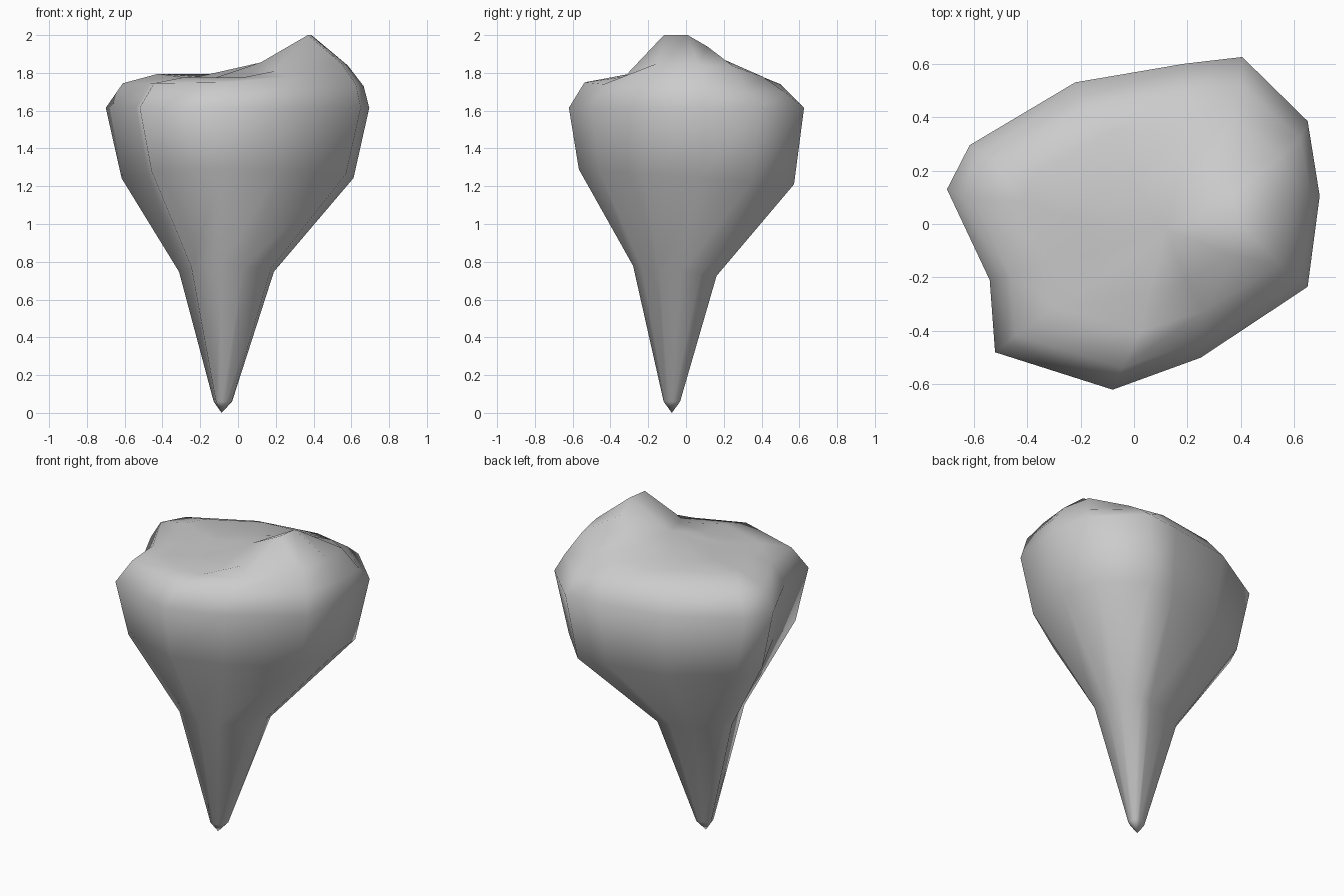
import bpy, bmesh

# widest outline of the crown, seen from above (anticlockwise)
outline = [(0.695, 0.105), (0.65, 0.385), (0.405, 0.625), (0.19, 0.60),
           (-0.22, 0.53), (-0.615, 0.295), (-0.70, 0.13), (-0.54, -0.21),
           (-0.52, -0.48), (-0.08, -0.62), (0.25, -0.50), (0.65, -0.235)]

# heights of the chewing surface, around each ring
shoulder = [1.73, 1.70, 1.70, 1.74, 1.74, 1.745, 1.745, 1.745, 1.745, 1.75, 1.74, 1.74]
rim = [1.84, 1.835, 1.78, 1.785, 1.795, 1.795, 1.795, 1.78, 1.775, 1.775, 1.78, 1.85]
basin = [2.0, 1.94, 1.87, 1.83, 1.80, 1.78, 1.78, 1.77, 1.77, 1.77, 1.81, 2.0]

# rings: centre x, centre y, scale x, scale y, height(s), tilt along y
rings = [
    (-0.08, -0.075, 0.07, 0.07, 0.06, 0),
    (-0.06, -0.06, 0.36, 0.355, 0.745, -0.12),
    (0.0, 0.0, 0.88, 0.915, 1.25, -0.07),
    (0.0, 0.0, 1.0, 1.0, 1.615, 0),
    (0.03, -0.01, 0.914, 0.85, shoulder, 0),
    (0.08, 0.0, 0.72, 0.65, rim, 0),
    (0.09, -0.03, 0.43, 0.37, basin, 0),
]


def add_ring(bm, cx, cy, sx, sy, z, tilt):
    heights = z if isinstance(z, list) else [z] * len(outline)
    return [bm.verts.new((cx + x * sx, cy + y * sy, h + tilt * (cy + y * sy)))
            for (x, y), h in zip(outline, heights)]


# tooth: pointed root lofted into an uneven crown
bm = bmesh.new()
loops = [add_ring(bm, *r) for r in rings]
n = len(outline)
for a, b in zip(loops, loops[1:]):
    for i in range(n):
        j = (i + 1) % n
        bm.faces.new((a[i], a[j], b[j], b[i]))

# root tip and middle of the chewing surface
tip = bm.verts.new((-0.087, -0.075, 0))
middle = bm.verts.new((0.12, -0.02, 1.855))
for i in range(n):
    j = (i + 1) % n
    bm.faces.new((tip, loops[0][j], loops[0][i]))
    bm.faces.new((middle, loops[-1][i], loops[-1][j]))

bmesh.ops.recalc_face_normals(bm, faces=bm.faces)
for f in bm.faces:
    f.smooth = True
mesh = bpy.data.meshes.new("tooth")
bm.to_mesh(mesh)
bm.free()
bpy.context.collection.objects.link(bpy.data.objects.new("tooth", mesh))
